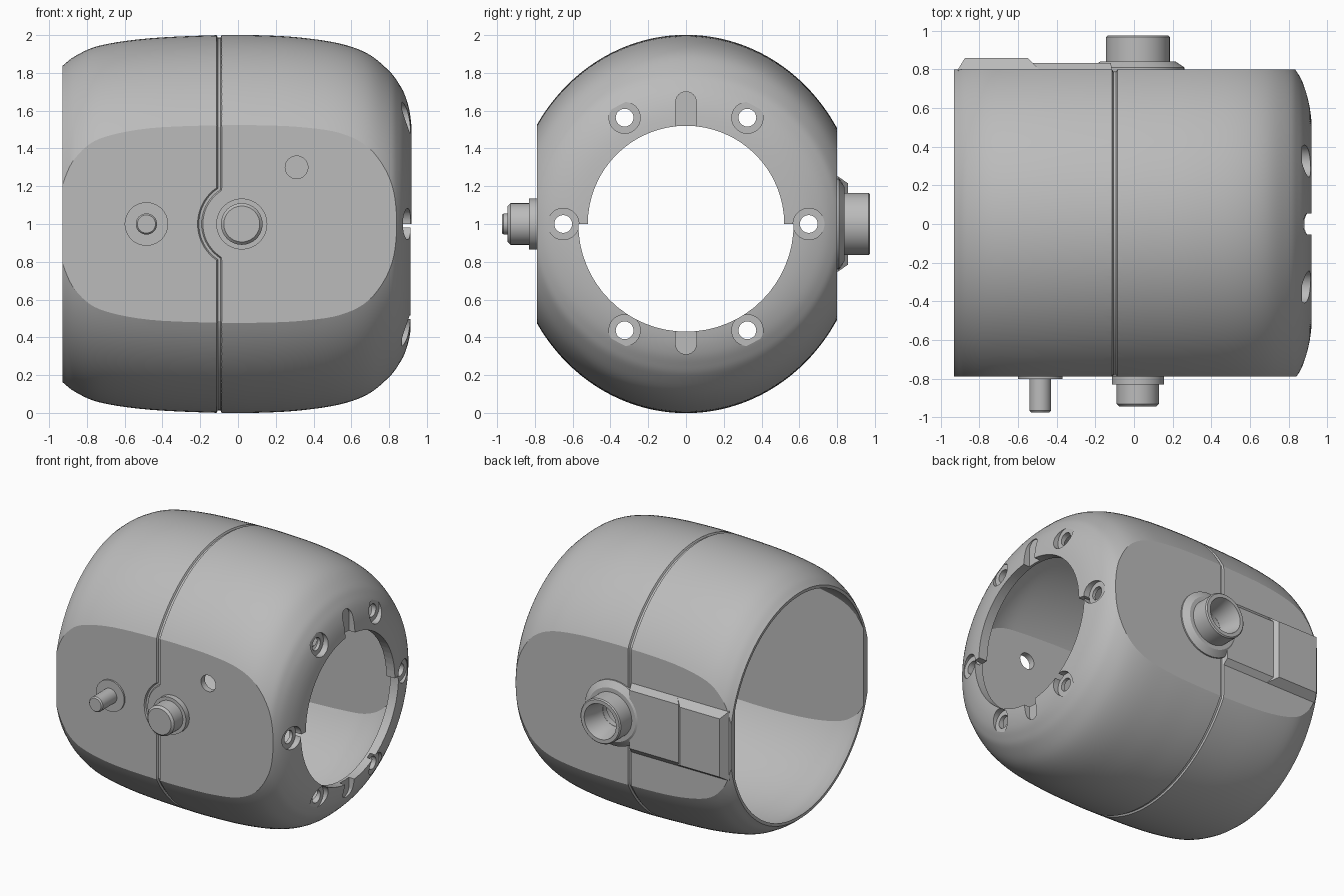
import bpy, bmesh, math
from mathutils import Vector

if "Cube" in bpy.data.objects:
    bpy.data.objects.remove(bpy.data.objects["Cube"])

FRONT, BACK = -0.79, 0.80
grey = bpy.data.materials.new("housing_grey")
grey.diffuse_color = (0.5, 0.5, 0.5, 1)
grey.use_nodes = True
grey.node_tree.nodes["Principled BSDF"].inputs["Base Color"].default_value = grey.diffuse_color


def finish(name, bm):
    bmesh.ops.recalc_face_normals(bm, faces=bm.faces[:])
    me = bpy.data.meshes.new(name)
    bm.to_mesh(me)
    bm.free()
    ob = bpy.data.objects.new(name, me)
    bpy.context.collection.objects.link(ob)
    me.materials.append(grey)
    return ob


def skin(name, rings, closed=False):
    """Bridge rings of points; cap the ends or join them into a torus."""
    bm = bmesh.new()
    vs = [[bm.verts.new(p) for p in r] for r in rings]
    pairs = list(zip(vs, vs[1:])) + ([(vs[-1], vs[0])] if closed else [])
    n = len(vs[0])
    for a, b in pairs:
        for i in range(n):
            bm.faces.new((a[i], a[(i + 1) % n], b[(i + 1) % n], b[i]))
    if not closed:
        bm.faces.new(vs[0])
        bm.faces.new(vs[-1])
    return finish(name, bm)


def lathe(name, prof, centre, axis="Y", closed=False, n=64):
    """Profile of (position along axis, radius); centre is (x or y, z)."""
    rings = []
    for h, r in prof:
        ring = []
        for i in range(n):
            t = 2 * math.pi * i / n
            u, z = centre[0] + r * math.cos(t), centre[1] + r * math.sin(t)
            ring.append((u, h, z) if axis == "Y" else (h, u, z))
        rings.append(ring)
    return skin(name, rings, closed)


def hull(name, pts):
    bm = bmesh.new()
    for p in pts:
        bm.verts.new(p)
    bmesh.ops.convex_hull(bm, input=bm.verts[:])
    bmesh.ops.dissolve_limit(bm, angle_limit=0.01, verts=bm.verts[:], edges=bm.edges[:])
    return finish(name, bm)


def box(name, x, y, z):
    return hull(name, [(a, b, c) for a in x for b in y for c in z])


def boolean(target, cutter, op="DIFFERENCE"):
    mod = target.modifiers.new("cut", "BOOLEAN")
    mod.object, mod.operation, mod.solver = cutter, op, "EXACT"
    bpy.context.view_layer.objects.active = target
    bpy.ops.object.modifier_apply(modifier=mod.name)
    bpy.data.objects.remove(cutter, do_unlink=True)


def smooth(ob, angle):
    bpy.ops.object.select_all(action="DESELECT")
    ob.select_set(True)
    bpy.context.view_layer.objects.active = ob
    bpy.ops.object.shade_smooth_by_angle(angle=math.radians(angle))


def spline(pts, steps=5):
    p = [Vector(q) for q in pts]
    p = [2 * p[0] - p[1]] + p + [2 * p[-1] - p[-2]]
    out = []
    for a, b, c, d in zip(p, p[1:], p[2:], p[3:]):
        for k in range(steps):
            t = k / steps
            out.append(0.5 * (2 * b + (c - a) * t + (2 * a - 5 * b + 4 * c - d) * t * t
                              + (3 * b - a - 3 * c + d) * t ** 3))
    return out + [p[-2]]


def barrel(name, stations, front, back):
    """Loft of (x, y radius, z radius) ellipses, cut flat at front and back."""
    rings = [[(x, ry * math.cos(t), 1 + rz * math.sin(t))
              for t in (2 * math.pi * i / 128 for i in range(128))]
             for x, ry, rz in spline(stations)]
    ob = skin(name, rings)
    boolean(ob, box("trim", (-2, 2), (front, back), (-1, 3)), "INTERSECT")
    return ob


# Housing shell
body = barrel("housing", [
    (-0.93, 0.815, 0.837), (-0.86, 0.86, 0.89), (-0.73, 0.90, 0.945),
    (-0.47, 0.922, 0.983), (-0.10, 0.927, 1.0), (0.12, 0.927, 0.999),
    (0.33, 0.925, 0.987), (0.54, 0.915, 0.955), (0.69, 0.885, 0.90),
    (0.80, 0.83, 0.81), (0.85, 0.775, 0.745), (0.885, 0.70, 0.68),
    (0.91, 0.60, 0.59), (0.925, 0.45, 0.45)], FRONT, BACK)
boolean(body, barrel("cavity", [
    (-1.0, 0.76, 0.78), (-0.93, 0.795, 0.815), (-0.86, 0.83, 0.855),
    (-0.73, 0.86, 0.905), (-0.47, 0.88, 0.94), (-0.10, 0.885, 0.955),
    (0.33, 0.88, 0.94), (0.54, 0.87, 0.91), (0.69, 0.83, 0.84),
    (0.78, 0.76, 0.75), (0.84, 0.64, 0.63), (0.85, 0.45, 0.45)], -0.745, 0.755))

# End opening: wider in its lower half
boolean(body, lathe("opening", [(0.7, 0.52), (1.1, 0.52)], (0, 1), "X"))
half = [math.pi * (1 + i / 32) for i in range(33)]
boolean(body, hull("lower_opening", [(x, 0.57 * math.cos(t), 1 + 0.57 * math.sin(t))
                                     for x in (0.7, 1.1) for t in half]))

# Counterbored screw holes around the opening
for i in range(6):
    a = math.radians(60 * i)
    c = (0.65 * math.cos(a), 1 + 0.65 * math.sin(a))
    floor = 0.868
    boolean(body, lathe("bore", [(floor, 0.083), (1.1, 0.083)], c, "X", n=40))
    boolean(body, lathe("hole", [(0.7, 0.047), (1.1, 0.047)], c, "X", n=32))

# Round-ended slots above and below the opening
for s, tip in ((1, 0.70), (-1, 0.69)):
    pts = []
    for x in (0.868, 1.1):
        pts += [(x, -0.055, 1 + s * 0.4), (x, 0.055, 1 + s * 0.4)]
        pts += [(x, 0.055 * math.cos(t), 1 + s * (tip - 0.055 + 0.055 * math.sin(t)))
                for t in (math.pi * k / 12 for k in range(13))]
    boolean(body, hull("slot", pts))

# Seam groove, bulging round the front button
path = []
bulged = False
for i in range(180):
    t = 2 * math.pi * (i + 0.5) / 180
    y = max(FRONT, min(BACK, 0.927 * math.cos(t)))
    z = 1 + math.sin(t)
    if y == FRONT and abs(z - 1) < 0.19:
        if not bulged:
            for k in range(25):
                a = math.radians(123 + 114 * k / 24)
                path.append((0.02 + 0.22 * math.cos(a), FRONT, 1 + 0.22 * math.sin(a)))
        bulged = True
    else:
        path.append((-0.1, y, z))
curve = bpy.data.curves.new("seam", "CURVE")
curve.dimensions = "3D"
curve.bevel_depth, curve.bevel_resolution = 0.014, 1
line = curve.splines.new("POLY")
line.points.add(len(path) - 1)
for p, co in zip(line.points, path):
    p.co = (*co, 1)
line.use_cyclic_u = True
seam = bpy.data.objects.new("seam", curve)
bpy.context.collection.objects.link(seam)
bpy.context.view_layer.objects.active = seam
seam.select_set(True)
bpy.ops.object.convert(target="MESH")
boolean(body, bpy.context.view_layer.objects.active)

# Front port and rear connector passage
boolean(body, lathe("port", [(-1, 0.06), (-0.6, 0.06)], (0.31, 1.30), n=40))
boolean(body, lathe("passage", [(0.6, 0.10), (1, 0.10)], (0.02, 1), n=40))
smooth(body, 14)

# Front button and pin
smooth(lathe("front_button", [
    (-0.76, 0.135), (-0.83, 0.135), (-0.83, 0.11), (-0.93, 0.11), (-0.945, 0.095)],
    (0.02, 1)), 30)
smooth(lathe("front_pin", [
    (-0.76, 0.115), (-0.802, 0.115), (-0.802, 0.056), (-0.965, 0.056), (-0.975, 0.048)],
    (-0.485, 1)), 30)

# Rear connector with tapered collar and stepped bore
smooth(lathe("rear_connector", [
    (0.76, 0.24), (0.81, 0.24), (0.84, 0.195), (0.84, 0.165), (0.967, 0.165),
    (0.975, 0.157), (0.975, 0.13), (0.87, 0.105), (0.76, 0.10)],
    (0.02, 1), closed=True), 30)

# Rear raised plate and thicker pad with sloped edges
for name, y, x0, x1, t0, t1 in (("rear_plate", 0.832, -0.91, -0.114, -0.89, -0.12),
                                ("rear_pad", 0.858, -0.91, -0.49, -0.875, -0.55)):
    plate = hull(name, [(x, 0.77, 1 + s * 0.26) for x in (x0, x1) for s in (-1, 1)]
                 + [(x, 0.80, 1 + s * 0.255) for x in (x0, x1) for s in (-1, 1)]
                 + [(x, y, 1 + s * 0.215) for x in (t0, t1) for s in (-1, 1)])
    boolean(plate, lathe("clear", [(0.7, 0.15), (1, 0.15)], (0.02, 1)))
